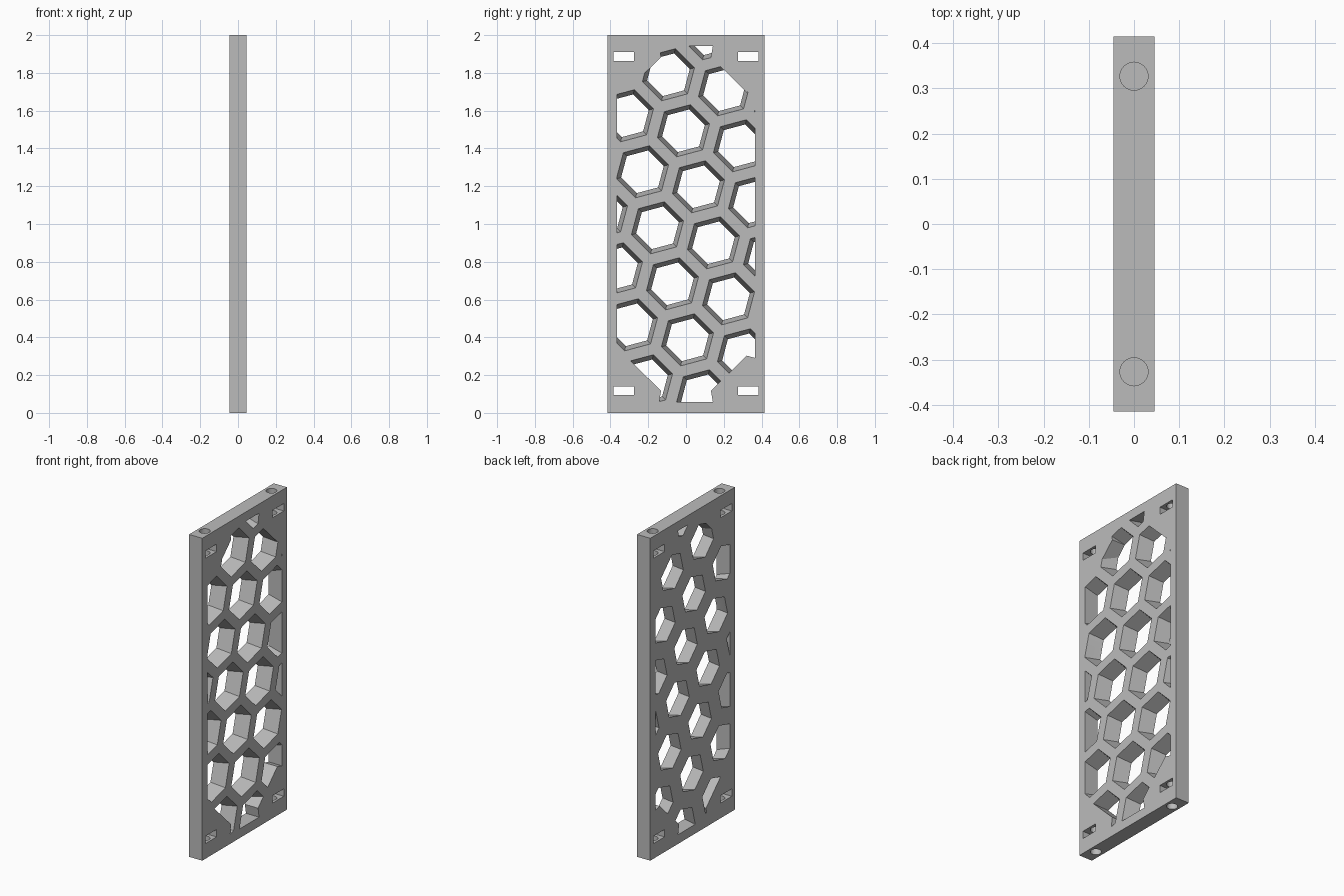
import bpy, bmesh
from math import cos, sin, radians

if "Cube" in bpy.data.objects:
    bpy.data.objects.remove(bpy.data.objects["Cube"])

HALF_T, HALF_W, HEIGHT = 0.045, 0.415, 2.0
PITCH, R_WIDE, R_NARROW = 0.307, 0.143, 0.117

grey = bpy.data.materials.new("plain grey")
grey.use_nodes = True
grey.diffuse_color = (0.5, 0.5, 0.5, 1)
grey.node_tree.nodes["Principled BSDF"].inputs["Base Color"].default_value = (0.5, 0.5, 0.5, 1)


def loft(bm, low, high):
    """Closed solid between two rings with equal point counts."""
    a = [bm.verts.new(p) for p in low]
    b = [bm.verts.new(p) for p in high]
    bm.faces.new(a[::-1])
    bm.faces.new(b)
    for i in range(len(a)):
        j = (i + 1) % len(a)
        bm.faces.new((a[i], a[j], b[j], b[i]))


def prism(bm, outline, half):
    loft(bm, [(-half, y, z) for y, z in outline], [(half, y, z) for y, z in outline])


def rect(y, z, hy, hz):
    return [(y - hy, z - hz), (y + hy, z - hz), (y + hy, z + hz), (y - hy, z + hz)]


def ring(x, cy, cz, r):
    return [(x, cy + r * cos(radians(15 + 60 * k)), cz + r * sin(radians(15 + 60 * k)))
            for k in range(6)]


def finish(bm, name):
    bmesh.ops.recalc_face_normals(bm, faces=bm.faces)
    mesh = bpy.data.meshes.new(name)
    bm.to_mesh(mesh)
    bm.free()
    ob = bpy.data.objects.new(name, mesh)
    bpy.context.collection.objects.link(ob)
    mesh.materials.append(grey)
    return ob


def boolean(target, tool, operation):
    mod = target.modifiers.new("cut", 'BOOLEAN')
    mod.operation, mod.solver, mod.object = operation, 'EXACT', tool
    bpy.ops.object.select_all(action='DESELECT')
    bpy.context.view_layer.objects.active = target
    target.select_set(True)
    bpy.ops.object.modifier_apply(modifier=mod.name)
    bpy.data.objects.remove(tool)


# Plain rectangular plate
bm = bmesh.new()
prism(bm, rect(0, HEIGHT / 2, HALF_W, HEIGHT / 2), HALF_T)
plate = finish(bm, "honeycomb_panel")

# Window that bounds the honeycomb, with solid corners round the fixings
corner = [(0.142, 0.057), (0.132, 0.117), (0.322, 0.303), (0.365, 0.291)]
right = corner + [(y, HEIGHT - z) for y, z in reversed(corner)]
bm = bmesh.new()
prism(bm, right + [(-y, z) for y, z in reversed(right)], 0.2)
window = finish(bm, "window_cutter")

# Tilted lattice of hexagonal holes, wider on the +x face
bm = bmesh.new()
slope = (R_WIDE - R_NARROW) / (2 * HALF_T)
x_end = HALF_T + 0.01
for i in range(-8, 9):
    for j in range(-8, 9):
        cy = 0.066 + PITCH * (i * cos(radians(-75)) + j * cos(radians(45)))
        cz = 1.197 + PITCH * (i * sin(radians(-75)) + j * sin(radians(45)))
        if abs(cy) < 0.53 and -0.1 < cz < HEIGHT + 0.1:
            loft(bm, ring(-x_end, cy, cz, R_NARROW - slope * 0.01),
                 ring(x_end, cy, cz, R_WIDE + slope * 0.01))
hexes = finish(bm, "hexagon_cutter")
boolean(hexes, window, 'INTERSECT')
boolean(plate, hexes, 'DIFFERENCE')

# Nut slots through the four corners
bm = bmesh.new()
for y in (-0.33, 0.33):
    for z in (0.117, HEIGHT - 0.113):
        prism(bm, rect(y, z, 0.055, 0.023), 0.1)
boolean(plate, finish(bm, "slot_cutter"), 'DIFFERENCE')

# Blind bolt holes in the top and bottom edges
bm = bmesh.new()
turn = [radians(360 * k / 32) for k in range(32)]
for y in (-0.327, 0.327):
    for low, high in ((-0.05, 0.2), (HEIGHT - 0.2, HEIGHT + 0.05)):
        loft(bm, *[[(0.031 * cos(t), y + 0.031 * sin(t), z) for t in turn] for z in (low, high)])
boolean(plate, finish(bm, "bolt_hole_cutter"), 'DIFFERENCE')

bpy.context.view_layer.objects.active = plate
plate.select_set(True)
bpy.ops.object.shade_smooth_by_angle(angle=radians(25))
